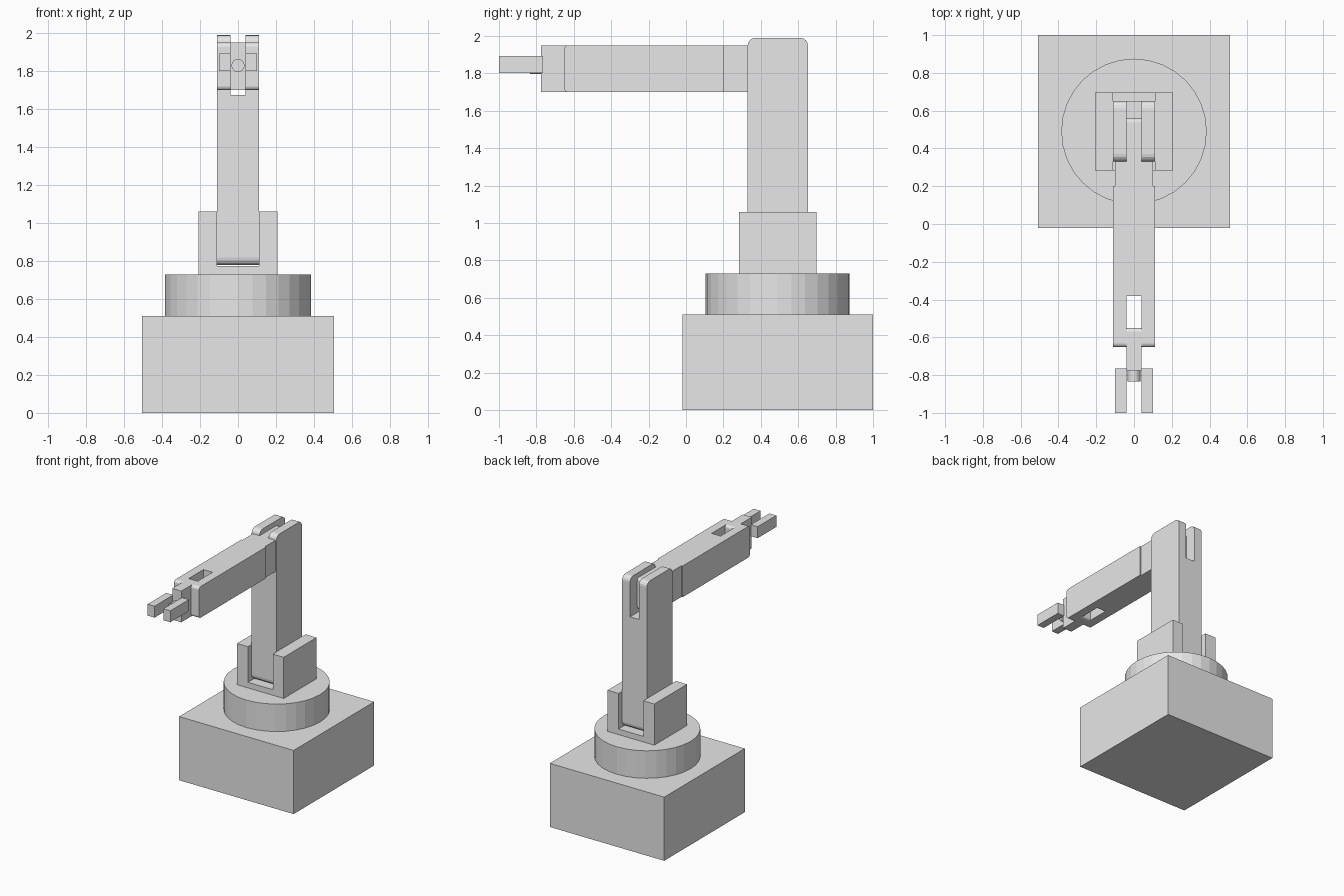
import bpy, bmesh
from mathutils import Matrix, Vector

cube = bpy.data.objects.get("Cube")
if cube:
    bpy.data.objects.remove(cube, do_unlink=True)

grey = bpy.data.materials.new("light grey")
grey.use_nodes = True
grey.diffuse_color = (0.8, 0.8, 0.8, 1)
grey.node_tree.nodes["Principled BSDF"].inputs["Base Color"].default_value = (0.8, 0.8, 0.8, 1)


def add_object(name, bm):
    mesh = bpy.data.meshes.new(name)
    bmesh.ops.recalc_face_normals(bm, faces=bm.faces)
    bm.to_mesh(mesh)
    bm.free()
    mesh.materials.append(grey)
    obj = bpy.data.objects.new(name, mesh)
    bpy.context.collection.objects.link(obj)
    return obj


def box(name, x, y, z, radius=0, rounded=None):
    """Box from (min, max) ranges; edges along x whose y passes the test are rounded."""
    bm = bmesh.new()
    bmesh.ops.create_cube(bm, size=1)
    for v in bm.verts:
        v.co = Vector([r[0] if c < 0 else r[1] for c, r in zip(v.co, (x, y, z))])
    if radius:
        edges = [e for e in bm.edges
                 if abs(e.verts[0].co.x - e.verts[1].co.x) > 1e-4
                 and (rounded is None or rounded(e.verts[0].co.y))]
        bmesh.ops.bevel(bm, geom=edges, offset=radius, segments=4,
                        profile=0.5, affect='EDGES')
    return add_object(name, bm)


def cylinder(name, centre, radius, depth, sides, axis='Z'):
    bm = bmesh.new()
    turn = Matrix.Rotation(1.5707963, 4, 'X') if axis == 'Y' else Matrix()
    bmesh.ops.create_cone(bm, cap_ends=True, segments=sides, radius1=radius, radius2=radius,
                          depth=depth, matrix=Matrix.Translation(centre) @ turn)
    return add_object(name, bm)


def cut_slot(obj, x, y, z):
    """Cut a box-shaped slot out of a part and bake the result."""
    cutter = box("slot_cutter", x, y, z)
    cutter.hide_render = True
    mod = obj.modifiers.new("slot", 'BOOLEAN')
    mod.operation = 'DIFFERENCE'
    mod.solver = 'EXACT'
    mod.object = cutter
    graph = bpy.context.evaluated_depsgraph_get()
    mesh = bpy.data.meshes.new_from_object(obj.evaluated_get(graph))
    obj.modifiers.clear()
    obj.data = mesh
    bpy.data.objects.remove(cutter, do_unlink=True)


full = (-0.11, 0.11)      # limb width
tongue = (-0.04, 0.04)    # joint tongue and slot width
arm_z = (1.7, 1.95)       # forearm height

# Base and turntable
box("base", (-0.507, 0.507), (-0.02, 1.0), (0, 0.51))
cylinder("turntable", (0, 0.49, 0.62), 0.385, 0.22, 32)

# Shoulder bracket with open slot
bracket = box("shoulder_bracket", (-0.207, 0.207), (0.283, 0.697), (0.73, 1.06))
cut_slot(bracket, full, (0.2, 0.8), (0.775, 1.2))

# Upright arm with a forked top
upper = box("upper_arm", full, (0.33, 0.652), (0.778, 1.99), 0.04)
cut_slot(upper, tongue, (0.2, 0.8), (1.675, 2.1))

# Forearm with a forked tip, stepped neck and elbow tongue
forearm = box("forearm", full, (-0.652, 0.2), arm_z, 0.022, lambda y: y < 0)
cut_slot(forearm, tongue, (-0.8, -0.38), (1.6, 2.1))
box("forearm_neck", (-0.1, 0.1), (0.2, 0.335), arm_z)
box("elbow_tongue", tongue, (0.335, 0.56), arm_z, 0.022, lambda y: y > 0.5)

# Wrist, tool socket and gripper
box("wrist", tongue, (-0.775, -0.55), arm_z, 0.022, lambda y: y > -0.6)
cylinder("tool_socket", (0, -0.802, 1.83), 0.034, 0.064, 24, 'Y')
for side, s in (("left", 1), ("right", -1)):
    box(side + "_gripper_finger", sorted((s * 0.039, s * 0.1)), (-1.0, -0.765), (1.802, 1.894))
